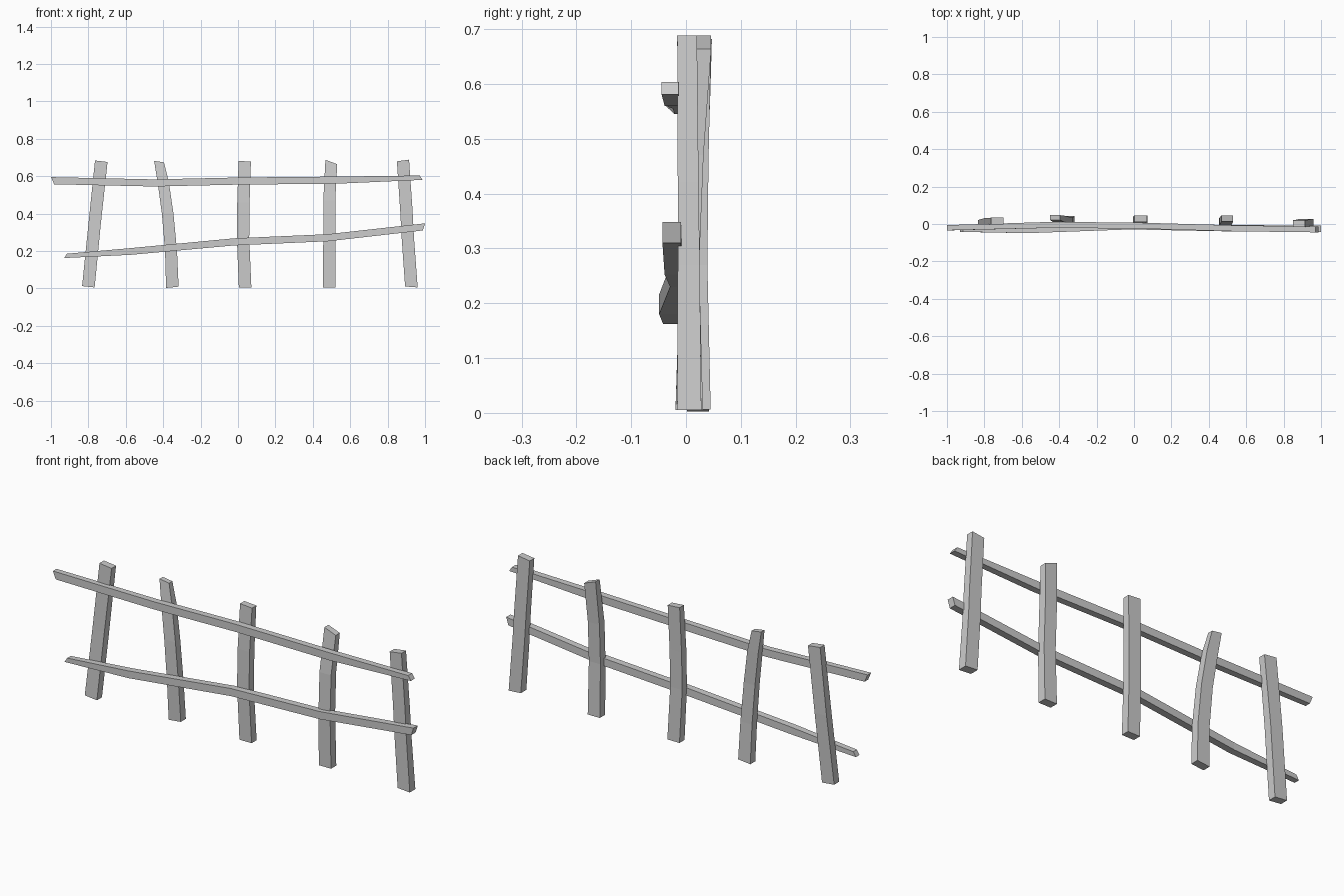
import bpy, bmesh


def beam(name, rings):
    """Loft four-cornered rings into a closed, flat-shaded board."""
    bm = bmesh.new()
    loops = [[bm.verts.new(c) for c in ring] for ring in rings]
    for a, b in zip(loops, loops[1:]):
        for i in range(4):
            j = (i + 1) % 4
            bm.faces.new((a[i], a[j], b[j], b[i]))
    bm.faces.new(loops[0])
    bm.faces.new(loops[-1])
    bmesh.ops.recalc_face_normals(bm, faces=bm.faces)
    mesh = bpy.data.meshes.new(name)
    bm.to_mesh(mesh)
    bm.free()
    bpy.context.collection.objects.link(bpy.data.objects.new(name, mesh))


def post(name, sections):
    # section: centre x, y, z, width, depth, height change across the width
    beam(name, [[(x + sx * w / 2, y + sy * d / 2, z + sx * t / 2)
                 for sx, sy in ((-1, -1), (1, -1), (1, 1), (-1, 1))]
                for x, y, z, w, d, t in sections])


def rail(name, sections):
    # section: centre x, y, z, depth, height, x change from bottom to top
    beam(name, [[(x + sz * t / 2, y + sy * d / 2, z + sz * h / 2)
                 for sy, sz in ((-1, -1), (1, -1), (1, 1), (-1, 1))]
                for x, y, z, d, h, t in sections])


# Crooked upright posts, left to right
posts = [
    [(-0.80, 0.001, 0.009, 0.067, 0.04, -0.007), (-0.766, 0.012, 0.35, 0.066, 0.04, 0),
     (-0.731, 0.016, 0.68, 0.067, 0.035, -0.008)],
    [(-0.351, 0.022, 0.006, 0.067, 0.04, 0.007), (-0.358, 0.016, 0.20, 0.064, 0.04, 0),
     (-0.376, 0.018, 0.40, 0.062, 0.038, 0), (-0.400, 0.026, 0.57, 0.06, 0.036, 0),
     (-0.422, 0.034, 0.678, 0.053, 0.026, -0.008)],
    [(0.038, 0.025, 0.006, 0.067, 0.04, 0), (0.027, 0.020, 0.27, 0.066, 0.038, 0),
     (0.029, 0.022, 0.46, 0.066, 0.038, 0), (0.036, 0.029, 0.68, 0.066, 0.034, -0.005)],
    [(0.488, 0.010, 0.005, 0.067, 0.042, 0), (0.488, 0.004, 0.27, 0.064, 0.04, 0),
     (0.488, 0.012, 0.47, 0.064, 0.04, 0), (0.499, 0.030, 0.676, 0.063, 0.032, -0.024)],
    [(0.927, 0.006, 0.008, 0.067, 0.044, -0.005), (0.908, 0.005, 0.27, 0.066, 0.04, 0),
     (0.900, 0.004, 0.42, 0.066, 0.038, 0), (0.882, 0.002, 0.684, 0.065, 0.036, 0.009)],
]
for n, sections in enumerate(posts, 1):
    post(f"post_{n}", sections)

# Long rails nailed across the front
rail("upper_rail", [
    (-0.991, -0.020, 0.576, 0.028, 0.038, -0.016), (-0.45, -0.005, 0.564, 0.032, 0.038, 0),
    (0.0, -0.008, 0.574, 0.032, 0.038, 0), (0.53, -0.023, 0.579, 0.032, 0.038, 0),
    (0.979, -0.029, 0.592, 0.031, 0.023, -0.015)])
rail("lower_rail", [
    (-0.922, -0.028, 0.174, 0.028, 0.023, 0.014), (-0.57, -0.032, 0.198, 0.034, 0.036, 0),
    (-0.02, -0.012, 0.249, 0.034, 0.038, 0), (0.48, -0.022, 0.271, 0.034, 0.038, 0),
    (0.994, -0.026, 0.329, 0.034, 0.038, 0.012)])
